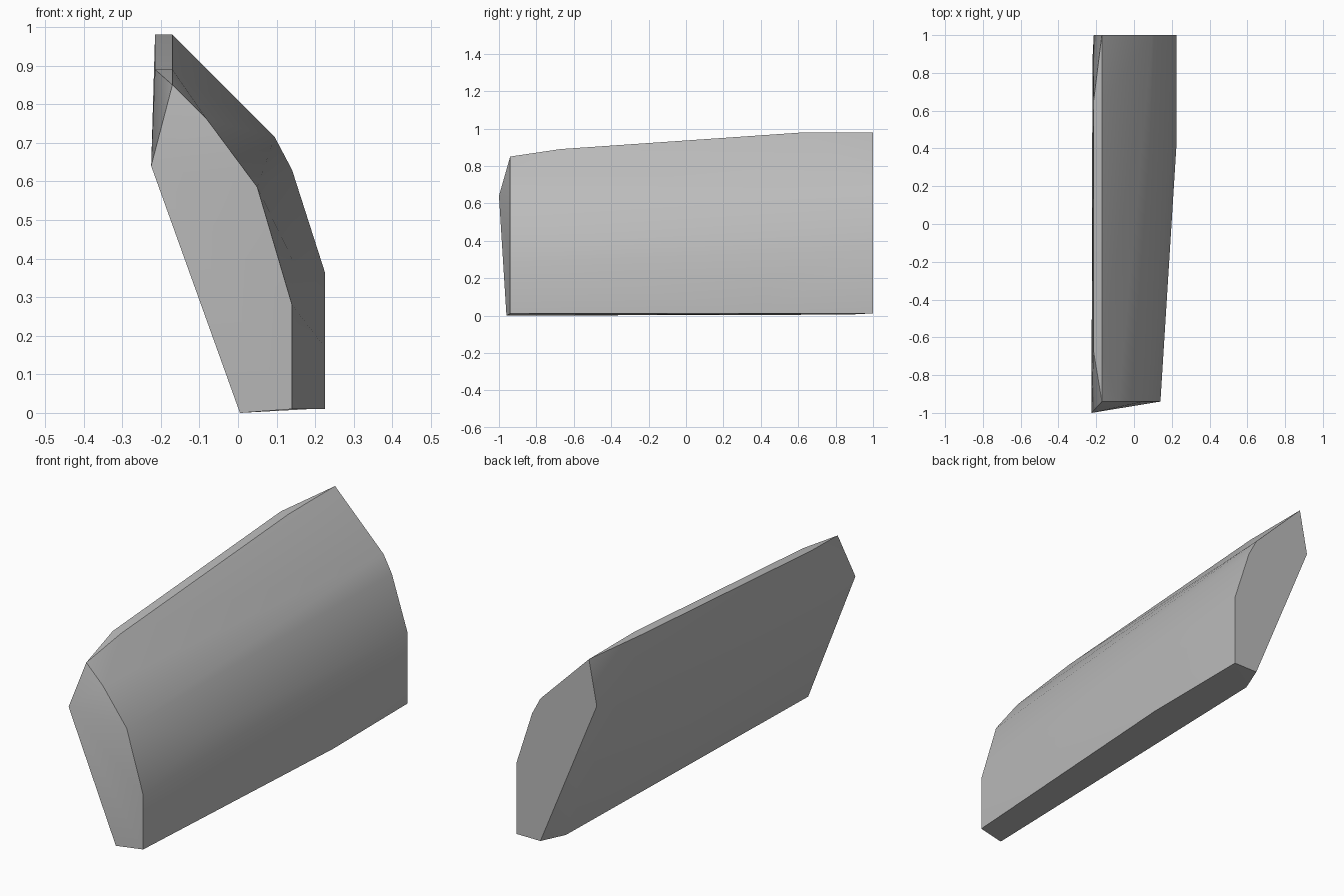
import bpy
import bmesh
import math

# Remove the default cube
default_cube = bpy.data.objects.get("Cube")
if default_cube:
    bpy.data.objects.remove(default_cube, do_unlink=True)


def make_material(name, colour):
    material = bpy.data.materials.new(name)
    material.use_nodes = True
    material.diffuse_color = colour
    for node in material.node_tree.nodes:
        if node.type == "BSDF_PRINCIPLED":
            node.inputs["Base Color"].default_value = colour
    return material


def hull_from_sections(name, sections, material):
    """Stretch a convex skin over outlines, each an (x, z) list at one depth y."""
    mesh = bpy.data.meshes.new(name)
    bm = bmesh.new()
    for y, outline in sections:
        for x, z in outline:
            bm.verts.new((x, y, z))
    result = bmesh.ops.convex_hull(bm, input=bm.verts[:])
    unused = [item for item in result["geom_interior"] + result["geom_unused"]
              if isinstance(item, bmesh.types.BMVert) and item.is_valid]
    bmesh.ops.delete(bm, geom=list(set(unused)), context="VERTS")
    # Merge the nearly flat triangles into clean facets
    bmesh.ops.dissolve_limit(bm, angle_limit=math.radians(2),
                             verts=bm.verts[:], edges=bm.edges[:])
    bmesh.ops.recalc_face_normals(bm, faces=bm.faces[:])
    bm.to_mesh(mesh)
    bm.free()
    mesh.materials.append(material)
    part = bpy.data.objects.new(name, mesh)
    bpy.context.collection.objects.link(part)
    return part


grey = make_material("plain grey", (0.5, 0.5, 0.5, 1))

# Outlines from the slanted front end to the flat back end
sections = [
    (-1, [(-.225, .64)]),
    (-.96, [(.005, 0)]),
    (-.94, [(-.17, .85), (-.08, .76), (.05, .585), (.14, .28), (.14, .01)]),
    (-.67, [(-.215, .89), (-.17, .89)]),
    (-.45, [(.18, .01), (.18, .14), (.14, .4)]),
    (-.08, [(.014, 0)]),
    (.42, [(.225, .01), (.225, .17)]),
    (.64, [(-.215, .98), (-.17, .98)]),
    (.87, [(.047, .005), (-.22, .7)]),
    (1, [(-.17, .98), (.095, .715), (.14, .63), (.225, .365),
         (.225, .012), (.095, .012), (-.213, .76)]),
]
shell = hull_from_sections("curved_panel", sections, grey)

# Soft outer curve with crisp end and side edges
bpy.ops.object.select_all(action="DESELECT")
shell.select_set(True)
bpy.context.view_layer.objects.active = shell
bpy.ops.object.shade_smooth_by_angle(angle=math.radians(30))
